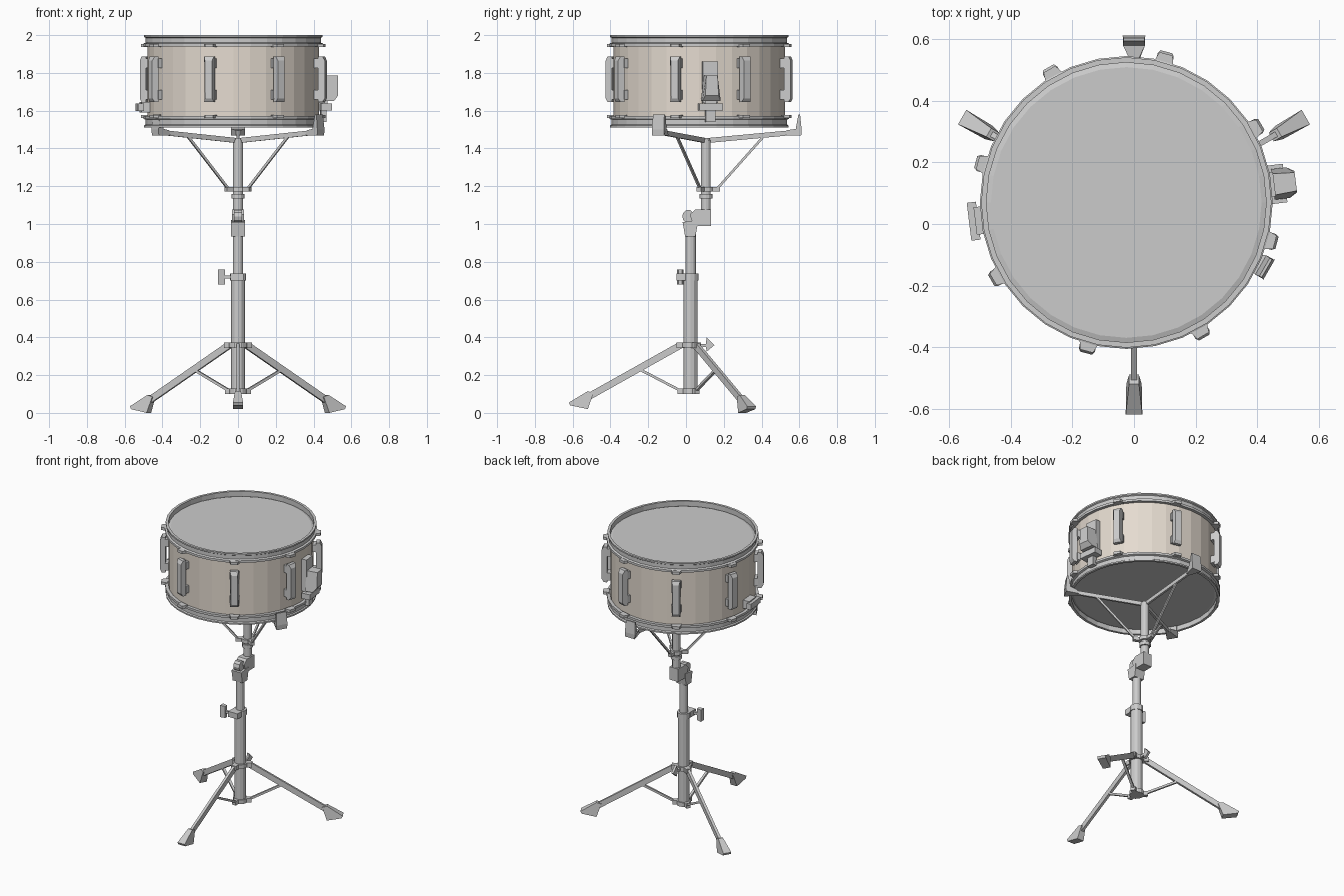
import bpy, math
from mathutils import Vector

DRUM = (-0.025, 0.07)     # drum axis
BASE = (0.0, 0.025)       # tripod axis
POST = (0.0, 0.105)       # basket axis


def mesh(name, verts, faces, mat=None):
    me = bpy.data.meshes.new(name)
    me.from_pydata(verts, [], faces)
    me.update()
    ob = bpy.data.objects.new(name, me)
    bpy.context.collection.objects.link(ob)
    if mat:
        me.materials.append(mat)
    return ob


def lathe(name, centre, profile, n=32, closed=False, mat=None):
    """Revolve (radius, z) points; open profiles get capped ends."""
    verts = [(centre[0] + r * math.cos(2 * math.pi * i / n),
              centre[1] + r * math.sin(2 * math.pi * i / n), z)
             for r, z in profile for i in range(n)]
    m = len(profile)
    faces = [(j * n + i, j * n + (i + 1) % n,
              (j + 1) % m * n + (i + 1) % n, (j + 1) % m * n + i)
             for j in range(m if closed else m - 1) for i in range(n)]
    if not closed:
        faces += [tuple(range(n))[::-1], tuple(range((m - 1) * n, m * n))]
    return mesh(name, verts, faces, mat)


def tube(name, centre, r, z0, z1, n=12):
    return lathe(name, centre, [(r, z0), (r, z1)], n)


def slab(name, centre, angle, pts, dz=0.0, shift=0.0):
    """Extrude an (outward, z, half width) outline sideways, turned about an axis."""
    a = math.radians(angle)
    out, side = Vector((math.cos(a), math.sin(a), 0)), Vector((-math.sin(a), math.cos(a), 0))
    c, n = Vector((*centre, 0)), len(pts)
    verts = [c + out * r + side * (shift + s * w) + Vector((0, 0, z + dz))
             for s in (-1, 1) for r, z, w in pts]
    faces = [(i, (i + 1) % n, n + (i + 1) % n, n + i) for i in range(n)]
    faces += [tuple(range(n))[::-1], tuple(range(n, 2 * n))]
    return mesh(name, verts, faces)


def block(name, centre, angle, r0, r1, z0, z1, w, shift=0.0):
    return slab(name, centre, angle, [(r0, z0, w), (r1, z0, w), (r1, z1, w), (r0, z1, w)], shift=shift)


def bar(name, centre, angle, p, q, thick, w):
    """Flat bar between two (outward, z) points."""
    d = (Vector(q) - Vector(p)).normalized() * thick / 2
    o = [(p[0] + d.y, p[1] - d.x, w), (q[0] + d.y, q[1] - d.x, w),
         (q[0] - d.y, q[1] + d.x, w), (p[0] - d.y, p[1] + d.x, w)]
    return slab(name, centre, angle, o)


cream = bpy.data.materials.new("shell_cream")
cream.diffuse_color = (0.78, 0.71, 0.63, 1)

# Drum shell and heads
lathe("drum_shell", DRUM, [(0.453, 1.55), (0.453, 1.96), (0.44, 1.96), (0.44, 1.55)], closed=True, mat=cream)
lathe("top_head", DRUM, [(0.456, 1.955), (0.456, 1.965), (0.44, 1.97)])
lathe("bottom_head", DRUM, [(0.44, 1.54), (0.456, 1.545), (0.456, 1.555)])

# Flanged hoops, the bottom one mirrored about mid height
hoop = [(0.455, 1.94), (0.476, 1.94), (0.476, 1.955), (0.464, 1.96), (0.464, 1.985),
        (0.472, 1.99), (0.472, 2.0), (0.455, 2.0)]
lathe("top_hoop", DRUM, hoop, closed=True)
lathe("bottom_hoop", DRUM, [(r, 3.512 - z) for r, z in hoop][::-1], closed=True)

# Eight lugs with mounts and hoop ears
for k in range(8):
    a = 75 + 45 * k
    slab("lug", DRUM, a, [(0.472, 1.645, 0.027), (0.495, 1.645, 0.027), (0.507, 1.665, 0.02),
                          (0.507, 1.865, 0.02), (0.495, 1.888, 0.027), (0.472, 1.888, 0.027)])
    for z in (1.66, 1.825):
        block("lug_mount", DRUM, a, 0.44, 0.475, z, z + 0.05, 0.03)
    for z in (1.936, 1.56):
        slab("hoop_ear", DRUM, a, [(0.46, z, 0.034), (0.5, z, 0.022),
                                   (0.5, z + 0.018, 0.022), (0.46, z + 0.018, 0.034)])

# Snare strainer on the right, butt plate on the left
block("strainer_plate", DRUM, 7, 0.445, 0.485, 1.64, 1.86, 0.04)
slab("strainer_body", DRUM, 7, [(0.48, 1.65, 0.05), (0.53, 1.65, 0.05), (0.555, 1.68, 0.035),
                                (0.555, 1.785, 0.03), (0.48, 1.785, 0.035)])
block("strainer_bar", DRUM, 7, 0.46, 0.52, 1.6, 1.638, 0.063)
block("strainer_clamp", DRUM, 7, 0.465, 0.495, 1.54, 1.605, 0.025)
block("strainer_link", DRUM, 7, 0.47, 0.5, 1.63, 1.66, 0.03)
block("butt_plate", DRUM, 187, 0.445, 0.495, 1.59, 1.645, 0.045)
block("butt_bar", DRUM, 187, 0.485, 0.515, 1.598, 1.638, 0.062)

# Stand tubes and collars
tube("lower_tube", BASE, 0.037, 0.1, 0.71)
tube("middle_tube", BASE, 0.027, 0.7, 0.96)
tube("leg_collar", BASE, 0.048, 0.345, 0.372)
tube("brace_collar", BASE, 0.045, 0.1, 0.128)
tube("height_clamp", BASE, 0.042, 0.7, 0.738)
tube("upper_post", POST, 0.026, 1.04, 1.445)
tube("post_collar", POST, 0.034, 1.135, 1.16)
tube("basket_hub", POST, 0.04, 1.172, 1.197)
tube("basket_nut", POST, 0.02, 1.43, 1.455)

# Wing screws on the height clamp and the rear of the leg collar
block("height_screw", (0, -0.03), 180, 0.0, 0.08, 0.712, 0.728, 0.008)
block("height_clamp_lug", (0, -0.02), 180, -0.03, 0.04, 0.7, 0.738, 0.03)
slab("height_wing", (0, -0.03), 180, [(0.07, 0.68, 0.01), (0.105, 0.68, 0.018),
                                      (0.105, 0.76, 0.018), (0.07, 0.76, 0.01)])
block("leg_screw", BASE, 90, 0.03, 0.1, 0.35, 0.366, 0.008)
slab("leg_wing", BASE, 90, [(0.08, 0.35, 0.008), (0.085, 0.325, 0.008), (0.125, 0.358, 0.008),
                            (0.085, 0.4, 0.008), (0.08, 0.37, 0.008)])

# Tilter: lower block, upper block and ratchet disc
slab("tilter_lower", (0, 0), 90, [(-0.018, 1.01, 0.037), (-0.005, 0.935, 0.037), (0.05, 0.935, 0.037),
                                  (0.06, 0.99, 0.037), (0.06, 1.02, 0.037)])
slab("tilter_upper", (0, 0), 90, [(0.04, 0.99, 0.033), (0.132, 0.99, 0.033), (0.132, 1.078, 0.033),
                                  (0.05, 1.078, 0.033), (0.02, 1.05, 0.033)])
disc = [(0.012 + 0.032 * math.cos(math.pi * i / 5), 1.04 + 0.035 * math.sin(math.pi * i / 5), 0.022)
        for i in range(10)]
slab("tilter_ratchet", (0, 0), 90, disc)

# Tripod: ears, flat legs, braces and rubber feet
for a, dz in ((-90, 0.02), (30, 0.0), (150, 0.0)):
    block("leg_ear", BASE, a, 0.03, 0.075, 0.343, 0.373, 0.018)
    block("brace_ear", BASE, a, 0.03, 0.07, 0.1, 0.128, 0.014)
    bar("leg", BASE, a, (0.055, 0.358), (0.56, 0.055 + dz), 0.036, 0.009)
    bar("leg_brace", BASE, a, (0.055, 0.118), (0.27, 0.23), 0.014, 0.008)
    slab("foot", BASE, a, [(0.515, 0.085, 0.016), (0.545, 0.095, 0.016), (0.645, 0.035, 0.027),
                           (0.638, 0.02, 0.027), (0.545, 0.0, 0.025)], dz)

# Basket: arms, struts and hooked grips
for a in (90, -30, 210):
    block("basket_ear", POST, a, 0.03, 0.075, 1.173, 1.196, 0.013)
    bar("basket_arm", POST, a, (0.02, 1.443), (0.46, 1.484), 0.026, 0.007)
    bar("basket_strut", POST, a, (0.06, 1.187), (0.31, 1.468), 0.013, 0.006)
    slab("basket_grip", POST, a, [(0.42, 1.47, 0.014), (0.505, 1.468, 0.036), (0.507, 1.5, 0.038),
                                  (0.499, 1.58, 0.034), (0.49, 1.58, 0.034), (0.476, 1.503, 0.036),
                                  (0.43, 1.497, 0.014)])
